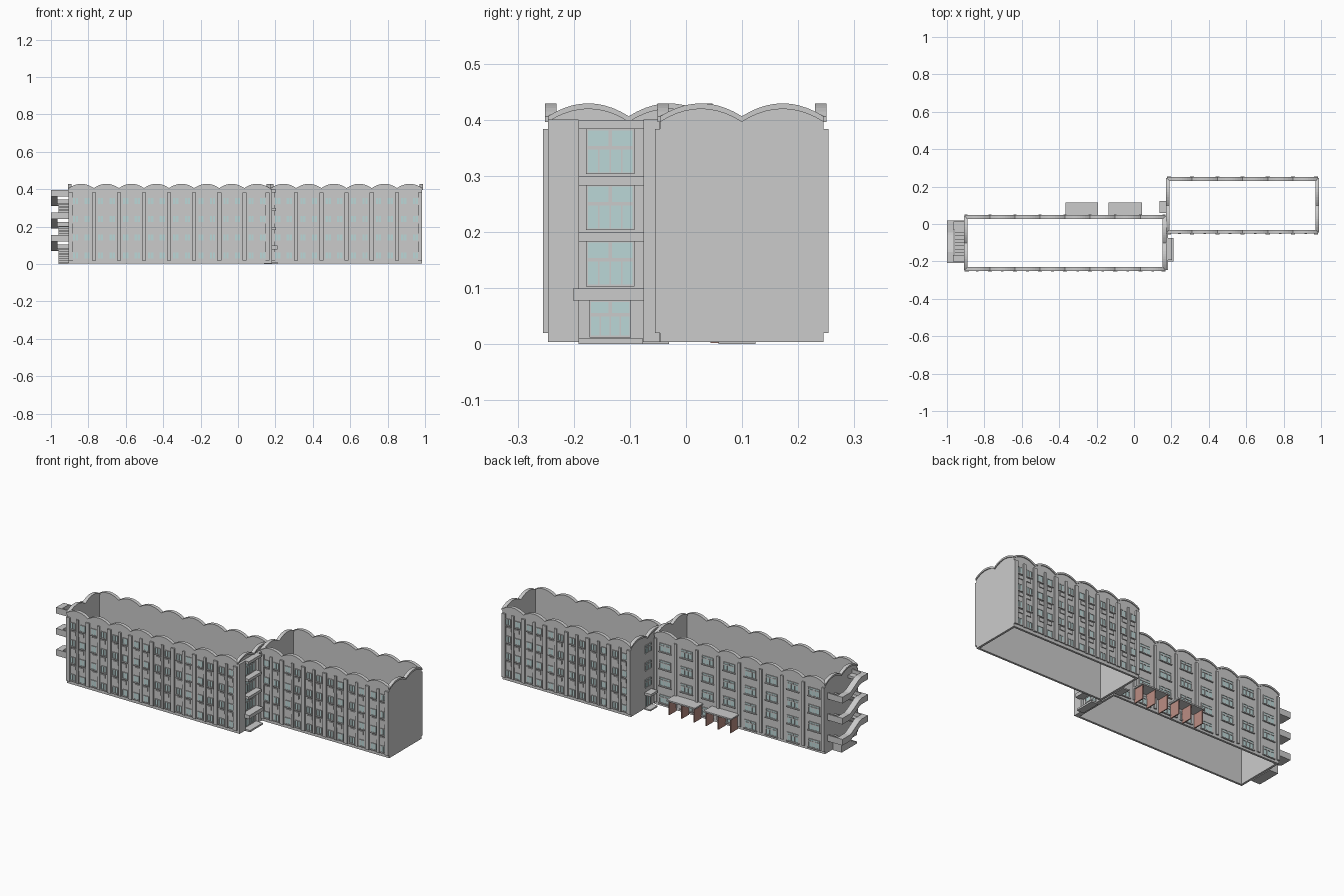
import bpy, bmesh
from mathutils import Matrix

if "Cube" in bpy.data.objects:
    bpy.data.objects.remove(bpy.data.objects["Cube"])

parts = {}
Z0, EAVE, RISE = 0.004, 0.406, 0.023


def bm_of(name):
    if name not in parts:
        parts[name] = bmesh.new()
    return parts[name]


def frame(ox, oy, ux, uy, dx, dy):
    """Facade axes: u runs along the wall, d points outward, z is up."""
    return Matrix(((ux, dx, 0, ox), (uy, dy, 0, oy), (0, 0, 1, 0), (0, 0, 0, 1)))


WORLD = Matrix.Identity(4)


def box(name, M, u0, u1, d0, d1, z0, z1):
    S = Matrix.Diagonal((u1 - u0, d1 - d0, z1 - z0, 1))
    T = Matrix.Translation(((u0 + u1) / 2, (d0 + d1) / 2, (z0 + z1) / 2))
    bmesh.ops.create_cube(bm_of(name), size=1, matrix=M @ T @ S)


def strip(name, M, lower, upper, d0, d1):
    """Solid band between two (u, z) lines, from depth d0 to d1."""
    bm = bm_of(name)
    V = lambda p, d: bm.verts.new((M @ Matrix.Translation((p[0], d, p[1]))).translation)
    rings = [(V(a, d0), V(b, d0), V(b, d1), V(a, d1)) for a, b in zip(lower, upper)]
    for r, s in zip(rings, rings[1:]):
        for i in range(4):
            j = (i + 1) % 4
            bm.faces.new((r[i], r[j], s[j], s[i]))
    bm.faces.new(rings[0])
    bm.faces.new(rings[-1][::-1])


def scallop_wall(tag, M, length, n):
    """Wall with a row of shallow arches on top and a projecting rim."""
    top, seg = [], 10
    for i in range(n):
        for k in range(seg + (i == n - 1)):
            t = 2 * k / seg - 1
            top.append(((i + k / seg) * length / n, EAVE + RISE * (1 - t * t)))
    strip(tag + "_walls", M, [(u, Z0) for u, z in top], top, -0.012, 0)
    strip(tag + "_parapet_rim", M, [(u, z - 0.010) for u, z in top], top, -0.015, 0.005)


def window(M, u0, u1, z0, z1, cols=1, transom=None):
    """Frame bars around glass; an optional transom splits off two upper panes."""
    b, p = 0.003, 0.004
    box("window_glass", M, u0, u1, 0, 0.0015, z0, z1)
    for a, c in ((z0, z0 + b), (z1 - b, z1)):
        box("window_frames", M, u0, u1, 0, p, a, c)
    zt = transom or z1
    for i in range(cols + 1):
        u = u0 + (u1 - u0 - b) * i / cols
        box("window_frames", M, u, u + b, 0, p, z0, zt)
    if transom:
        box("window_frames", M, u0, u1, 0, p, transom - b, transom + b)
        um = (u0 + u1) / 2
        for u in (u0, um - b, u1 - b):
            box("window_frames", M, u, u + 2 * b if u == um - b else u + b, 0, p, transom, z1)


FLOORS = [0.045, 0.143, 0.240, 0.338]


def paired_facade(M, length, n):
    """Bays with two narrow window columns between pilasters."""
    w = length / n
    for i in range(n + 1):
        c = min(max(i * w, 0.011), length - 0.011)
        box("pilasters", M, c - 0.011, c + 0.011, 0, 0.009, 0.02, 0.383)
    for i in range(n):
        c = (i + 0.5) * w
        box("pilasters", M, c - 0.007, c + 0.007, 0, 0.007, 0.02, 0.383)
        for s in (-1, 1):
            m = c + s * 0.031
            for z in FLOORS:
                window(M, m - 0.017, m + 0.017, z - 0.019, z + 0.019, 2)
                box("window_sills", M, m - 0.019, m + 0.019, 0, 0.006, z - 0.023, z - 0.019)
                if z > 0.1:
                    q = m - s * 0.006
                    box("spandrel_panels", M, q - 0.015, q + 0.015, 0, 0.005, z - 0.050, z - 0.029)


def wide_facade(M, length, n):
    """Bays with one wide three-pane window per floor."""
    w = length / n
    for i in range(n + 1):
        c = min(max(i * w, 0.008), length - 0.008)
        box("pilasters", M, c - 0.008, c + 0.008, 0, 0.008, 0.02, 0.383)
    for i in range(n):
        c = (i + 0.5) * w
        for z in FLOORS:
            window(M, c - 0.036, c + 0.036, z - 0.024, z + 0.024, 3, z + 0.010)
            box("window_sills", M, c - 0.040, c + 0.040, 0, 0.007, z - 0.029, z - 0.024)


def block(tag, x0, x1, y0, y1, n):
    """Open rectangular shell; returns its four facade frames."""
    L, W = x1 - x0, y1 - y0
    f = dict(front=frame(x0, y0, 1, 0, 0, -1), back=frame(x0, y1, 1, 0, 0, 1),
             right=frame(x1, y0, 0, 1, 1, 0), left=frame(x0, y0, 0, 1, -1, 0))
    for side, M in f.items():
        long = side in ("front", "back")
        scallop_wall(tag, M, L if long else W, n if long else 2)
    return f, L


# Two staggered wings
west, LW = block("west_wing", -0.905, 0.168, -0.246, 0.042, 8)
east, LE = block("east_wing", 0.176, 0.985, -0.046, 0.245, 6)
paired_facade(west["front"], LW, 8)
wide_facade(west["back"], LW, 8)
paired_facade(east["front"], LE, 6)
paired_facade(east["back"], LE, 6)

# Entrance bay on the right end of the west wing: glazing and stacked slabs
E = frame(0.168, 0, 0, 1, 1, 0)
box("entrance_bay", E, -0.246, -0.192, 0, 0.014, Z0, 0.400)
box("entrance_bay", E, -0.076, -0.047, 0, 0.014, Z0, 0.400)
for k in range(4):
    z = 0.1 * k
    if k:
        window(E, -0.178, -0.092, z + 0.003, z + 0.084, 4, z + 0.050)
    else:
        window(E, -0.172, -0.098, 0.012, 0.078, 4, 0.052)
    lo = k == 0
    box("entrance_slabs", E, -0.201 if lo else -0.192, -0.075, 0, 0.044 if lo else 0.034,
        z + (0.078 if lo else 0.083), z + 0.099)
box("entrance_step", E, -0.192, -0.077, 0, 0.042, 0, 0.010)

# Side door, canopy and windows on the left end of the east wing
S = frame(0.176, 0, 0, 1, -1, 0)
window(S, 0.068, 0.112, 0.010, 0.075, 2)
for z in FLOORS[1:]:
    window(S, 0.064, 0.116, z - 0.024, z + 0.024, 2, z + 0.008)
box("side_canopy", S, 0.060, 0.122, -0.012, 0.040, 0.082, 0.096)
box("side_step", S, 0.058, 0.124, 0, 0.038, 0, 0.008)

# Rear canopies with reddish partitions
for a, b in ((-0.365, -0.192), (-0.137, 0.042)):
    box("rear_canopies", WORLD, a, b, 0.042, 0.115, 0.080, 0.088)
    for t in (0.06, 0.5, 0.94):
        x = a + (b - a) * t
        box("rear_partitions", WORLD, x - 0.003, x + 0.003, 0.044, 0.108, 0.002, 0.080)

# Exterior stair on the left end: outer flights rise to the front, inner ones to the back
T = frame(0, 0, 0, 1, 1, 0)      # u = y, d = x
for k in range(3):
    z = 0.070 + 0.120 * k
    low = [(0.020, z), (-0.045, z), (-0.060, z + 0.004), (-0.135, z + 0.046),
           (-0.150, z + 0.050), (-0.208, z + 0.050)]
    strip("stair_parapets", T, low, [(u, h + 0.035) for u, h in low], -1.0, -0.965)
    box("stair_landings", T, -0.030, 0.020, -0.966, -0.903, z, z + 0.014)
    box("stair_landings", T, 0.012, 0.020, -0.966, -0.903, z, z + 0.035)
    box("stair_landings", T, -0.208, -0.165, -0.966, -0.903, z + 0.050, z + 0.064)
    box("stair_landings", T, -0.208, -0.200, -0.966, -0.903, z + 0.050, z + 0.085)
    base = 0.0 if k == 0 else z - 0.060
    for i in range(8):
        u = -0.170 + i * 0.0175
        h = base + (z + 0.010 - base) * (i + 1) / 8
        box("stair_steps", T, u, u + 0.0175, -0.960, -0.905, 0 if k == 0 else h - 0.014, h)

# Turn each part into an object
colours = {"window_glass": (0.50, 0.68, 0.68, 1), "rear_partitions": (0.50, 0.27, 0.23, 1)}
for name, bm in parts.items():
    bmesh.ops.recalc_face_normals(bm, faces=bm.faces)
    me = bpy.data.meshes.new(name)
    bm.to_mesh(me)
    bm.free()
    ob = bpy.data.objects.new(name, me)
    bpy.context.collection.objects.link(ob)
    if name in colours:
        mat = bpy.data.materials.new(name)
        mat.diffuse_color = colours[name]
        mat.use_nodes = True
        mat.node_tree.nodes["Principled BSDF"].inputs["Base Color"].default_value = mat.diffuse_color
        me.materials.append(mat)
